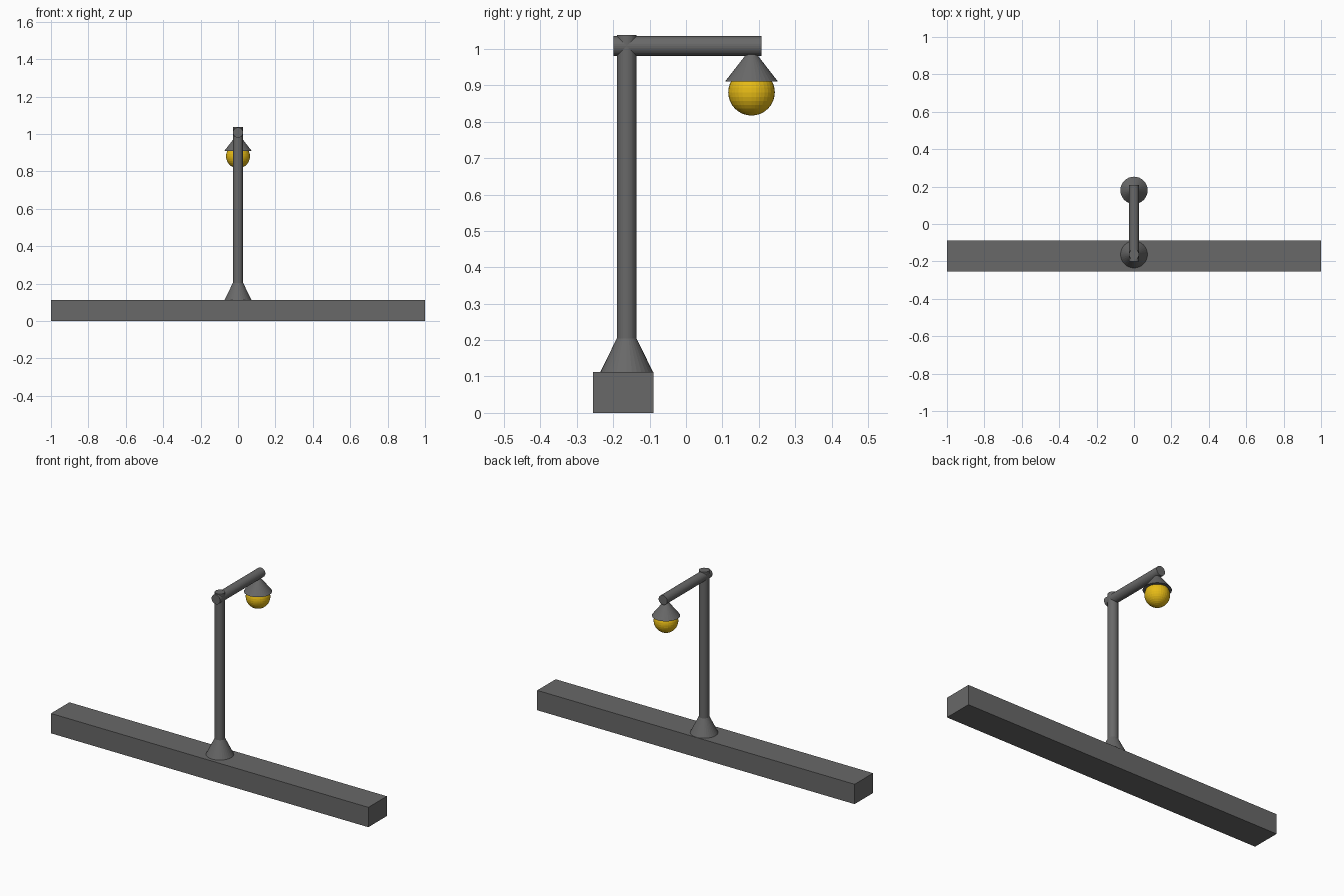
import bpy
from math import pi

cube = bpy.data.objects.get("Cube")
if cube:
    bpy.data.objects.remove(cube, do_unlink=True)


def material(name, rgb):
    mat = bpy.data.materials.new(name)
    mat.use_nodes = True
    mat.diffuse_color = (*rgb, 1)
    mat.node_tree.nodes["Principled BSDF"].inputs["Base Color"].default_value = (*rgb, 1)
    return mat


GREY = material("dark grey", (0.14, 0.14, 0.14))
YELLOW = material("lamp yellow", (0.8, 0.5, 0.008))

POLE_Y, LAMP_Y = -0.163, 0.18
CURB_TOP, TUBE_R = 0.113, 0.027


def finish(name, mat):
    ob = bpy.context.object
    ob.name = name
    ob.data.materials.append(mat)
    return ob


def upright_cone(name, y, bottom, top, r_bottom, r_top):
    bpy.ops.mesh.primitive_cone_add(vertices=32, radius1=r_bottom, radius2=r_top,
                                    depth=top - bottom,
                                    location=(0, y, (bottom + top) / 2))
    return finish(name, GREY)


# Long curb block
bpy.ops.mesh.primitive_cube_add(size=1, location=(0, -0.172, CURB_TOP / 2))
bpy.context.object.scale = (2, 0.166, CURB_TOP)
finish("curb", GREY)

# Upright pole with its flared foot
upright_cone("pole", POLE_Y, CURB_TOP, 1.038, TUBE_R, TUBE_R)
upright_cone("pole_foot", POLE_Y, CURB_TOP, 0.26, 0.072, 0)

# Horizontal arm
bpy.ops.mesh.primitive_cylinder_add(vertices=32, radius=TUBE_R, depth=0.407,
                                    location=(0, 0.004, 1.008), rotation=(pi / 2, 0, 0))
finish("arm", GREY)

# Lamp shade and bulb
upright_cone("lamp_shade", LAMP_Y, 0.91, 1.004, 0.073, 0)
bpy.ops.mesh.primitive_uv_sphere_add(segments=32, ring_count=16, radius=0.064,
                                     location=(0, LAMP_Y, 0.881))
finish("bulb", YELLOW)
